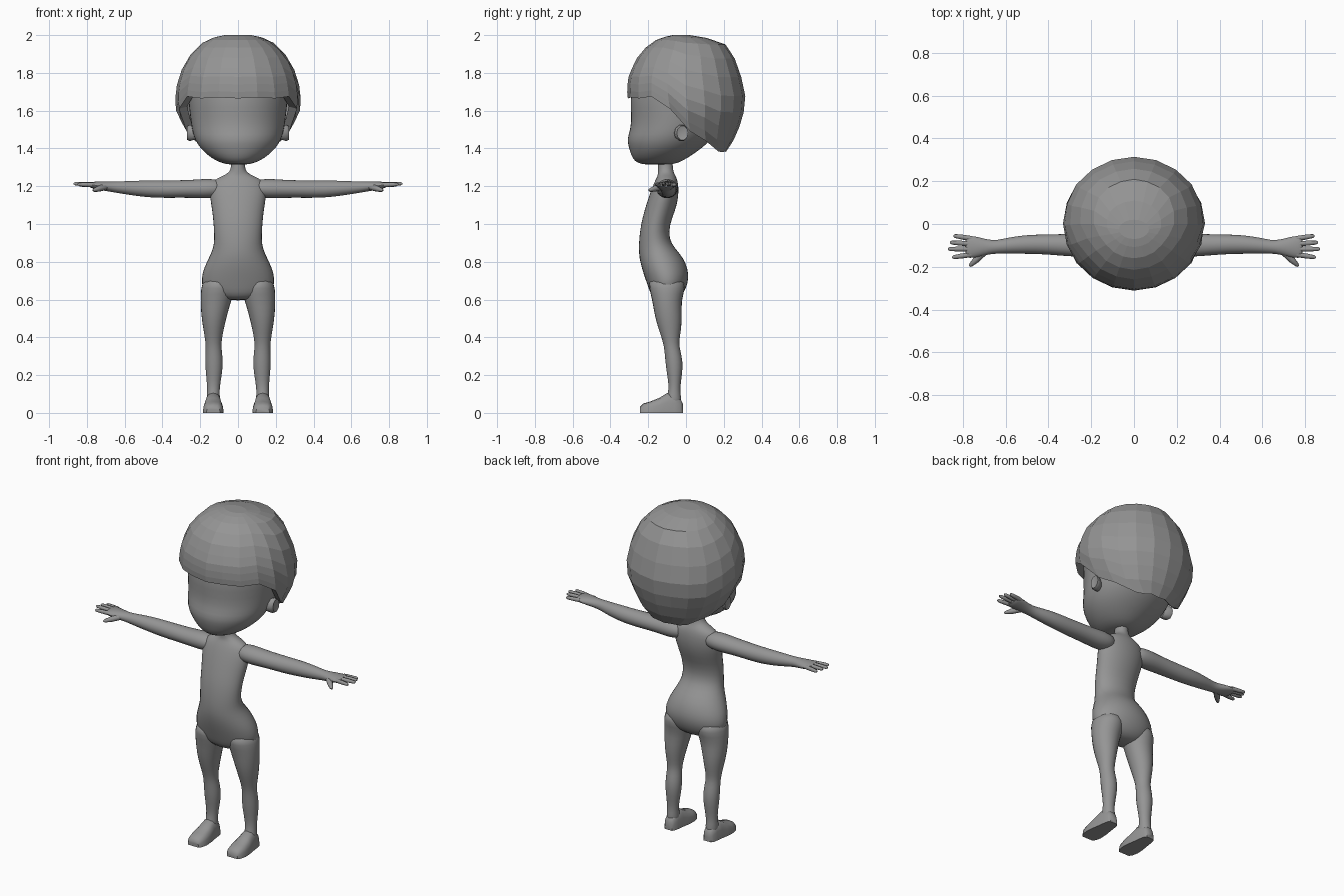
import bpy, bmesh, math
from mathutils import Vector

if "Cube" in bpy.data.objects:
    bpy.data.objects.remove(bpy.data.objects["Cube"])

grey = bpy.data.materials.new("plain_grey")
grey.diffuse_color = (0.3, 0.3, 0.3, 1)
grey.use_nodes = True
grey.node_tree.nodes["Principled BSDF"].inputs["Base Color"].default_value = grey.diffuse_color


def skin(name, rings, smooth=True, subsurf=0, mirror=False):
    """Join rings of points into a closed skin."""
    bm = bmesh.new()
    loops = [[bm.verts.new(p) for p in r] for r in rings]
    n = len(loops[0])
    for a, b in zip(loops, loops[1:]):
        for i in range(n):
            j = (i + 1) % n
            bm.faces.new((a[i], a[j], b[j], b[i]))
    bm.faces.new(loops[0][::-1])
    bm.faces.new(loops[-1])
    bmesh.ops.recalc_face_normals(bm, faces=bm.faces)
    me = bpy.data.meshes.new(name)
    bm.to_mesh(me)
    bm.free()
    me.materials.append(grey)
    ob = bpy.data.objects.new(name, me)
    bpy.context.collection.objects.link(ob)
    if mirror:
        ob.modifiers.new("mirror", 'MIRROR').use_clip = False
    if subsurf:
        ob.modifiers.new("smooth", 'SUBSURF').levels = subsurf
        ob.modifiers["smooth"].render_levels = subsurf
    if smooth:
        bpy.ops.object.select_all(action='DESELECT')
        ob.select_set(True)
        bpy.context.view_layer.objects.active = ob
        bpy.ops.object.shade_smooth_by_angle(angle=math.radians(50))
    return ob


def angles(n):
    return [2 * math.pi * i / n for i in range(n)]


def flat_ring(z, x, hw, y0, y1, n=16):
    """Horizontal oval spanning x +- hw and y0..y1."""
    cy, ry = (y0 + y1) / 2, (y1 - y0) / 2
    return [(x + hw * math.cos(a), cy + ry * math.sin(a), z) for a in angles(n)]


def tube(name, pts, radii, n=8):
    """Mirrored tube through points, used for fingers."""
    d = (Vector(pts[-1]) - Vector(pts[0])).normalized()
    u = d.cross(Vector((0, 0, 1))).normalized()
    v = u.cross(d)
    rings = [[Vector(p) + r * (math.cos(a) * u + math.sin(a) * v) for a in angles(n)]
             for p, r in zip(pts, radii)]
    return skin(name, rings, mirror=True)


# Torso and neck: z, half width, front y, back y
torso = [(0.595, .07, -.15, -.06), (.62, .15, -.185, -.02), (.66, .195, -.2, .003),
         (.71, .198, -.218, .017), (.76, .188, -.235, .013), (.82, .158, -.25, -.01),
         (.87, .134, -.252, -.055), (.92, .127, -.25, -.09), (1.0, .132, -.24, -.085),
         (1.07, .139, -.222, -.055), (1.14, .152, -.2, -.038), (1.2, .152, -.178, -.038),
         (1.235, .13, -.162, -.045), (1.255, .08, -.15, -.055), (1.275, .043, -.15, -.066),
         (1.31, .036, -.148, -.07), (1.36, .036, -.148, -.07)]
skin("torso", [flat_ring(z, 0, w, f, b) for z, w, f, b in torso], subsurf=1)

# Legs: z, inner x, outer x, front y, back y
leg = [(.72, .03, .185, -.2, -.01), (.66, .012, .2, -.2, .003), (.6, .03, .202, -.182, -.022),
       (.52, .055, .198, -.17, -.018), (.45, .072, .187, -.15, -.022), (.39, .084, .176, -.128, -.033),
       (.35, .087, .172, -.118, -.034), (.3, .08, .175, -.113, -.02), (.24, .078, .175, -.108, -.014),
       (.17, .09, .167, -.095, -.025), (.12, .097, .164, -.093, -.03), (.08, .094, .168, -.105, -.024),
       (.03, .094, .168, -.11, -.022)]
skin("leg", [flat_ring(z, (a + b) / 2, (b - a) / 2, f, k, 12) for z, a, b, f, k in leg],
     subsurf=1, mirror=True)

# Feet with flat soles: y, half width, height
foot = [(-.243, .036, .032), (-.225, .048, .05), (-.19, .055, .06), (-.14, .052, .08),
        (-.1, .045, .105), (-.06, .04, .1), (-.03, .034, .075), (-.017, .024, .05)]
rings = []
for y, hw, h in foot:
    arc = [math.pi * i / 8 for i in range(9)]
    rings.append([(.131 + hw * math.copysign(abs(math.cos(a)) ** .7, math.cos(a)), y,
                   h * max(math.sin(a), 0) ** .7) for a in arc])
skin("foot", rings, mirror=True)

# Arms and palms: x, centre y, half depth, centre z, half height
arm = [(.07, -.1, .045, 1.19, .04), (.13, -.1, .06, 1.188, .052), (.18, -.1, .06, 1.187, .054),
       (.25, -.1, .056, 1.186, .049), (.33, -.098, .053, 1.185, .048), (.42, -.095, .048, 1.184, .048),
       (.5, -.095, .046, 1.187, .045), (.58, -.1, .04, 1.191, .038), (.64, -.107, .032, 1.195, .031),
       (.68, -.108, .035, 1.198, .028), (.73, -.108, .05, 1.203, .024), (.77, -.107, .055, 1.206, .018),
       (.79, -.106, .05, 1.208, .013)]
skin("arm", [[(x, cy + ry * math.cos(a), cz + rz * math.sin(a)) for a in angles(12)]
             for x, cy, ry, cz, rz in arm], subsurf=1, mirror=True)

# Fingers and thumb: base, tip
digits = {"little_finger": ((.76, -.068, 1.207), (.843, -.055, 1.207)),
          "ring_finger": ((.76, -.093, 1.21), (.86, -.086, 1.213)),
          "middle_finger": ((.76, -.117, 1.21), (.87, -.117, 1.214)),
          "index_finger": ((.76, -.143, 1.207), (.85, -.156, 1.21)),
          "thumb": ((.7, -.13, 1.197), (.768, -.197, 1.178))}
for name, (p, q) in digits.items():
    p, q = Vector(p), Vector(q)
    k = 1.4 if name == "thumb" else 1
    tube(name, [p, p.lerp(q, .55), p.lerp(q, .92), q], [.012 * k, .0115 * k, .009, .004])

# Head: z, half width, front y, back y
head = [(1.314, .04, -.215, -.09), (1.322, .09, -.26, -.04), (1.35, .145, -.287, .01),
        (1.4, .203, -.303, .085), (1.45, .232, -.316, .14), (1.5, .246, -.296, .18),
        (1.57, .256, -.291, .22), (1.66, .266, -.3, .25), (1.75, .265, -.28, .25),
        (1.85, .22, -.22, .2), (1.93, .11, -.1, .1)]
skin("head", [flat_ring(z, 0, w, f, b, 24) for z, w, f, b in head], subsurf=1)

# Ears: flattened ovals
skin("ear", [[(.245 + dx, -.028 + .036 * s * math.cos(a) + dx * .4, 1.482 + .045 * s * math.sin(a))
              for a in angles(10)] for dx, s in ((-.02, .8), (.01, 1), (.024, .85), (.02, .5))],
     mirror=True)

# Faceted hair shell: z, half width, front y, back y
hair = [(2.0, .07, -.07, .02), (1.985, .14, -.14, .11), (1.95, .205, -.2, .21),
        (1.87, .275, -.267, .262), (1.77, .318, -.308, .295), (1.68, .333, -.312, .314),
        (1.6, .328, -.29, .308), (1.52, .29, -.26, .285), (1.44, .24, -.17, .25),
        (1.38, .15, .02, .21)]
# Hem height at every 18 degrees from the fringe round to the nape
hem = [1.665, 1.67, 1.665, 1.675, 1.61, 1.49, 1.44, 1.385, 1.38, 1.385, 1.38]


def shell(z):
    for a, b in zip(hair, hair[1:]):
        if z >= b[0]:
            t = (a[0] - z) / (a[0] - b[0])
            return [p + (q - p) * t for p, q in zip(a, b)][1:]
    return hair[-1][1:]


rings = []
steps = [0, .024, .08, .2, .36, .52, .66, .78, .9, 1]
for s in steps + [None]:
    ring = []
    for i in range(20):
        a = 2 * math.pi * i / 20
        low = hem[min(i, 20 - i)]
        z = low + .012 if s is None else 2 - s * (2 - low)
        w, f, b = shell(z)
        k = .86 if s is None else 1      # last ring turns the hem inwards
        ring.append((w * k * math.sin(a), (f + b) / 2 - (b - f) / 2 * k * math.cos(a), z))
    rings.append(ring)
ob = skin("hair", rings, smooth=False)
# Open the underside so the face stays clear
bm = bmesh.new()
bm.from_mesh(ob.data)
big = [f for f in bm.faces if len(f.verts) == 20 and f.calc_center_median().z < 1.8]
bmesh.ops.delete(bm, geom=big, context='FACES_ONLY')
bm.to_mesh(ob.data)
bm.free()
